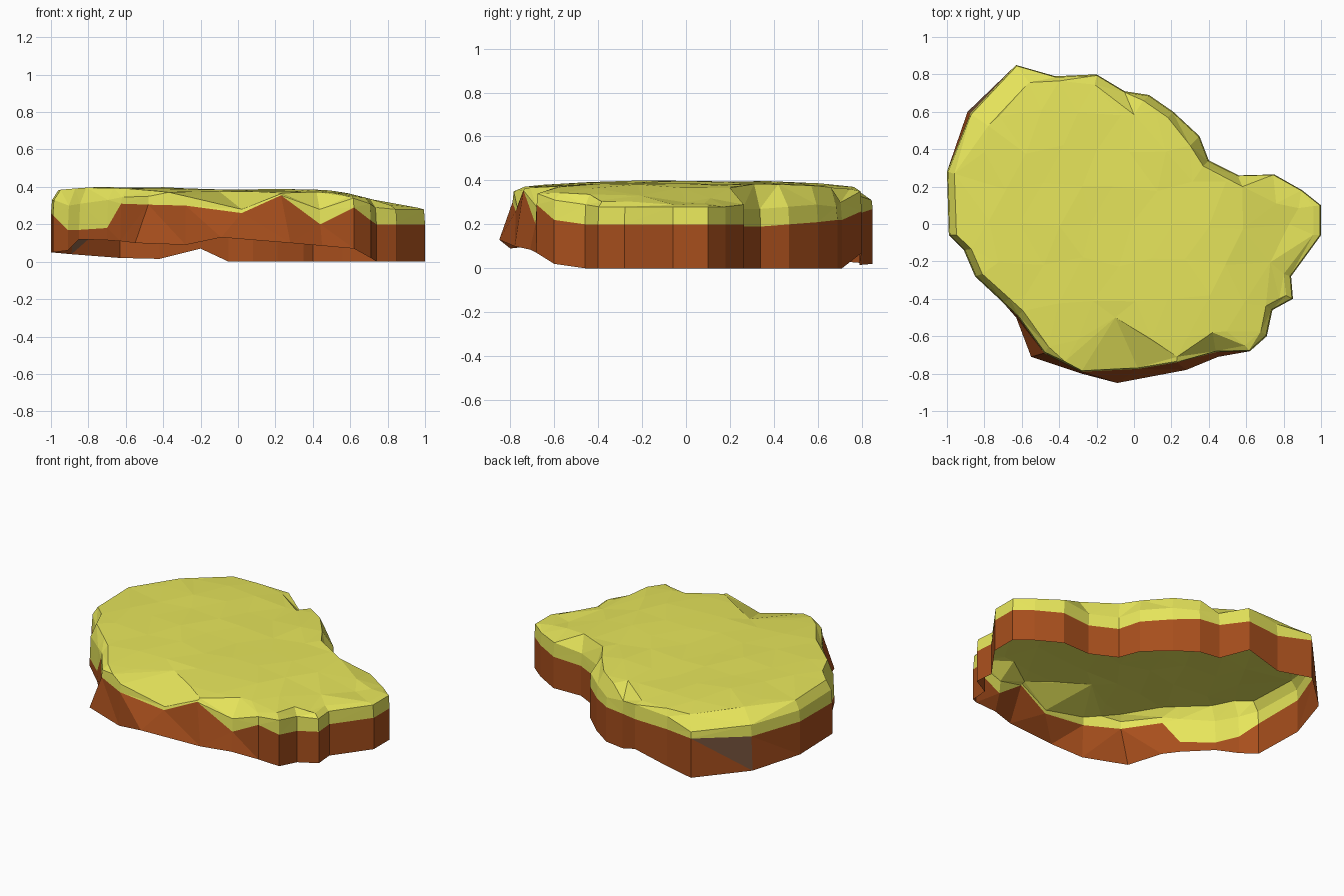
import bpy, bmesh, math, random
from mathutils import Vector
from mathutils.geometry import delaunay_2d_cdt

if "Cube" in bpy.data.objects:
    bpy.data.objects.remove(bpy.data.objects["Cube"])

random.seed(4)


def material(name, color):
    m = bpy.data.materials.new(name)
    m.diffuse_color = (*color, 1)
    m.use_nodes = True
    m.node_tree.nodes["Principled BSDF"].inputs["Base Color"].default_value = m.diffuse_color
    return m


# Coastline: x, y, bottom height, soil/grass seam height, grass rim height
COAST = [
    (1.0, 0.10, 0, .20, .28), (0.90, 0.18, 0, .20, .28), (0.75, 0.265, 0, .20, .29),
    (0.56, 0.26, 0, .19, .27), (0.40, 0.34, 0, .19, .27), (0.35, 0.47, 0, .20, .28),
    (0.21, 0.60, 0, .21, .29), (0.08, 0.69, 0, .22, .28), (-.05, 0.71, 0, .22, .30),
    (-.20, 0.80, .07, .26, .35), (-.42, 0.79, .015, .25, .33), (-.63, 0.85, .02, .27, .31),
    (-.89, 0.60, .04, .25, .32), (-1.0, 0.28, .05, .26, .33), (-.99, -.06, .05, .25, .33),
    (-.91, -.14, .06, .17, .30), (-.85, -.28, .12, .17, .31), (-.70, -.42, .115, .18, .33),
    (-.63, -.50, .11, .31, .345), (-.55, -.71, .10, .305, .35), (-.28, -.80, .09, .30, .35),
    (-.09, -.85, .13, .26, .28), (0.28, -.78, .10, .355, .362), (0.45, -.71, .085, .20, .28),
    (0.62, -.68, .07, .29, .34), (0.71, -.60, .02, .22, .31), (0.74, -.46, 0, .20, .29),
    (0.85, -.40, 0, .20, .28), (0.84, -.28, 0, .20, .28), (1.0, -.06, 0, .20, .28),
]
# Where the soil wall leans, seam offset by coast point (mostly along the front)
LEAN = {12: (.015, -.01), 18: (.005, .01), 19: (.07, .02), 20: (0, .01), 21: (.11, .075),
        22: (-.05, .04), 23: (-.01, .025)}
# Wider slopes and dips: inner end of the grass shoulder by coast point
SHOULDER = {1: (.88, .085), 2: (.76, .11), 3: (.58, .2), 4: (.37, .31), 5: (.3, .42),
            6: (.18, .57), 7: (.05, .66), 8: (0, .585), 9: (-.21, .745), 10: (-.4, .765),
            20: (-.37, -.735), 21: (-.1, -.5), 22: (.23, -.71), 23: (.42, -.58)}
# Grass height along x
RIDGE = [(-1, .38), (-.8, .398), (-.4, .396), (-.15, .382), (.2, .388), (.45, .384),
         (.65, .357), (.8, .305), (1.05, .28)]


def crown(x, y):
    """Height of the gently domed grass top, falling towards the right-hand spit."""
    for (x0, z0), (x1, z1) in zip(RIDGE, RIDGE[1:]):
        if x <= x1:
            z = z0 + (z1 - z0) * (x - x0) / (x1 - x0)
            break
    return z - .03 * abs(y / .8) ** 3 * (1 if x < .6 else .3)


def inward(x, y, d):
    r = math.hypot(x, y)
    return x * (1 - d / r), y * (1 - d / r)


bm = bmesh.new()
n = len(COAST)
bottom, seam, rim, top = [], [], [], []
for k, (x, y, zb, zs, zr) in enumerate(COAST):
    bottom.append(bm.verts.new((x, y, zb)))
    dx, dy = LEAN.get(k, (0, 0))
    x, y = x + dx, y + dy
    seam.append(bm.verts.new((x, y, zs)))
    rx, ry = inward(x, y, .006)
    rim.append(bm.verts.new((rx, ry, zr)))
    tx, ty = SHOULDER.get(k) or inward(rx, ry, .11 if y > .5 else .035)
    top.append(bm.verts.new((tx, ty, max(crown(tx, ty), zr + .005))))


def face(verts, mat):
    bm.faces.new(verts).material_index = mat


def bridge(a, b, mat, skip=None):
    for i in range(n):
        j = (i + 1) % n
        if i != skip:
            face((a[i], a[j], b[j], b[i]), mat)


# Soil wall with one dark facet at the back left, grass lip and grass shoulder
DARK = 11
bridge(bottom, seam, 1, DARK)
face((bottom[DARK], bottom[DARK + 1], seam[DARK]), 1)
face((bottom[DARK + 1], seam[DARK + 1], seam[DARK]), 2)
bridge(seam, rim, 0)
bridge(rim, top, 0)

# Faceted grass top: uneven grid of points triangulated inside the shoulder ring
points = [v.co.xy for v in top]
for i in range(-4, 5):
    for j in range(-3, 4):
        points.append(Vector((i * .2 + (j % 2) * .1 + random.uniform(-.03, .03),
                              j * .2 + random.uniform(-.03, .03))))
edges = [(i, (i + 1) % n) for i in range(n)]
out, _, tris, origin, _, _ = delaunay_2d_cdt(points, edges, [], 1, 1e-5)
made = {}
for i, src in enumerate(origin):
    if src and src[0] < n:
        made[i] = top[src[0]]
for tri in tris:
    for i in tri:
        if i not in made:
            x, y = out[i]
            made[i] = bm.verts.new((x, y, crown(x, y) + random.uniform(-.004, .004)))
    face([made[i] for i in tri], 0)
bmesh.ops.triangulate(bm, faces=[f for f in bm.faces if len(f.verts) == 4])

mesh = bpy.data.meshes.new("island")
bm.to_mesh(mesh)
bm.free()
mesh.materials.append(material("grass", (.80, .79, .105)))
mesh.materials.append(material("soil", (.39, .078, .012)))
mesh.materials.append(material("dark soil", (.165, .078, .042)))
island = bpy.data.objects.new("island", mesh)
bpy.context.collection.objects.link(island)
